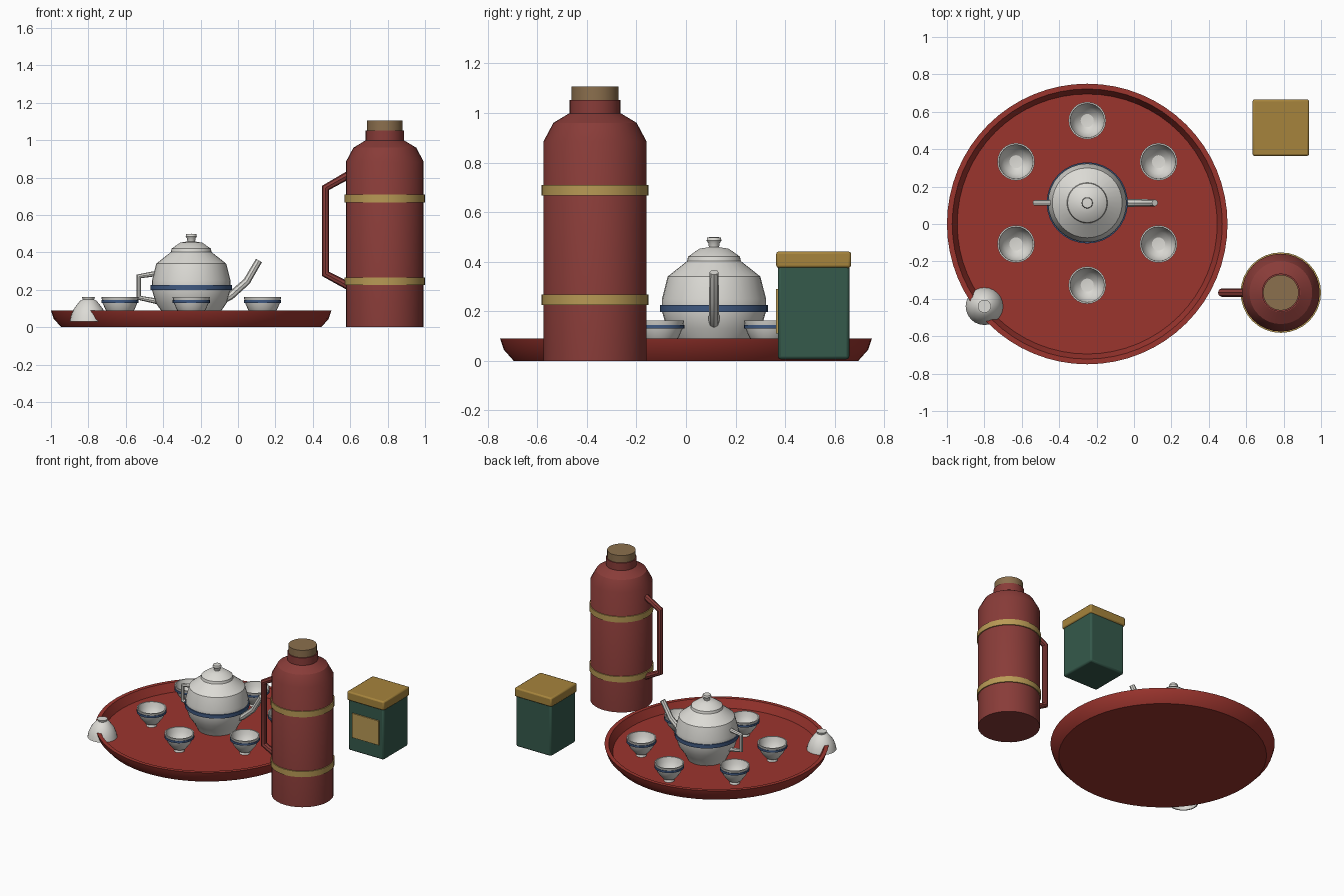
import bpy, math
from mathutils import Vector

if "Cube" in bpy.data.objects:
    bpy.data.objects.remove(bpy.data.objects["Cube"])


def material(name, rgb):
    m = bpy.data.materials.new(name)
    m.diffuse_color = (*rgb, 1)
    m.use_nodes = True
    m.node_tree.nodes["Principled BSDF"].inputs["Base Color"].default_value = m.diffuse_color
    return m


RED = material("tray_red", (0.33, 0.035, 0.027))
FLASK = material("flask_red", (0.25, 0.045, 0.04))
GOLD = material("gold", (0.48, 0.32, 0.09))
BRASS = material("lid_brass", (0.38, 0.23, 0.045))
CORK = material("cork", (0.26, 0.16, 0.075))
GREEN = material("tin_green", (0.035, 0.10, 0.07))
WHITE = material("porcelain", (0.72, 0.71, 0.67))
BLUE = material("glaze_blue", (0.05, 0.10, 0.22))


def finish(ob, mat):
    ob.data.materials.append(mat)
    bpy.ops.object.select_all(action='DESELECT')
    ob.select_set(True)
    bpy.context.view_layer.objects.active = ob
    bpy.ops.object.shade_smooth_by_angle(angle=math.radians(30))
    return ob


def lathe(name, profile, loc, mat, seg=32, closed=False):
    """Revolve (radius, z) points around z; profile runs bottom-outside-top."""
    verts, faces, rings = [], [], []
    for r, z in profile:
        n = 1 if r == 0 else seg
        rings.append(list(range(len(verts), len(verts) + n)))
        verts += [(r * math.cos(math.tau * i / seg), r * math.sin(math.tau * i / seg), z)
                  for i in range(n)]
    for a, b in zip(rings, rings[1:] + (rings[:1] if closed else [])):
        for i in range(seg):
            j = (i + 1) % seg
            f = [a[i % len(a)], a[j % len(a)], b[j % len(b)], b[i % len(b)]]
            faces.append(list(dict.fromkeys(f)))
    me = bpy.data.meshes.new(name)
    me.from_pydata(verts, [], faces)
    ob = bpy.data.objects.new(name, me)
    ob.location = loc
    bpy.context.collection.objects.link(ob)
    return finish(ob, mat)


def band(name, r_in, r_out, z0, z1, loc, mat, seg=32):
    return lathe(name, [(r_in, z0), (r_out, z0), (r_out, z1), (r_in, z1)], loc, mat, seg, True)


def tube(name, points, radius, mat, taper=1.0):
    """Round tube along a polyline."""
    cu = bpy.data.curves.new(name, 'CURVE')
    cu.dimensions = '3D'
    cu.bevel_depth = radius
    cu.bevel_resolution = 2
    cu.use_fill_caps = True
    sp = cu.splines.new('POLY')
    sp.points.add(len(points) - 1)
    for i, p in enumerate(points):
        sp.points[i].co = (*p, 1)
        sp.points[i].radius = 1 + (taper - 1) * i / (len(points) - 1)
    ob = bpy.data.objects.new(name, cu)
    bpy.context.collection.objects.link(ob)
    bpy.ops.object.select_all(action='DESELECT')
    ob.select_set(True)
    bpy.context.view_layer.objects.active = ob
    bpy.ops.object.convert(target='MESH')
    return finish(bpy.context.object, mat)


def box(name, loc, size, mat, bevel):
    bpy.ops.mesh.primitive_cube_add(size=1, location=loc)
    ob = bpy.context.object
    ob.name = name
    ob.scale = size
    bpy.ops.object.transform_apply(location=False, rotation=False, scale=True)
    b = ob.modifiers.new("bevel", 'BEVEL')
    b.width, b.segments = bevel, 2
    return finish(ob, mat)


# Tray
lathe("tray", [(0, 0), (0.695, 0), (0.735, 0.045), (0.75, 0.09), (0.722, 0.09),
               (0.695, 0.03), (0, 0.03)], (-0.25, 0, 0), RED, 64)

# Teapot body, lid, knob and band
FLOOR = 0.03
pot = Vector((-0.25, 0.113, 0))
lathe("teapot_body", [(0, FLOOR), (0.13, FLOOR), (0.155, 0.08), (0.19, 0.13), (0.21, 0.2),
                      (0.21, 0.25), (0.187, 0.34), (0.105, 0.405), (0, 0.405)], pot, WHITE)
lathe("teapot_lid", [(0, 0.395), (0.11, 0.395), (0.105, 0.42), (0.06, 0.452), (0, 0.462)], pot, WHITE)
lathe("teapot_knob", [(0, 0.455), (0.02, 0.455), (0.023, 0.475), (0.03, 0.485), (0.027, 0.498),
                      (0, 0.5)], pot, WHITE, 16)
band("teapot_band", 0.2, 0.217, 0.198, 0.225, pot, BLUE)

# Teapot spout and handle
tube("teapot_spout", [(-0.08, pot.y, 0.15), (-0.04, pot.y, 0.168), (0.047, pot.y, 0.245),
                      (0.112, pot.y, 0.357)], 0.023, WHITE, 0.8)
tube("teapot_handle", [(-0.42, pot.y, 0.29), (-0.53, pot.y, 0.272), (-0.53, pot.y, 0.158),
                       (-0.43, pot.y, 0.138)], 0.015, WHITE)

# Six cups in a ring, one spare cup turned over on the tray edge
CUP = [(0, 0), (0.035, 0), (0.03, 0.015), (0.045, 0.022), (0.078, 0.065), (0.093, 0.1),
       (0.1, 0.132), (0.092, 0.132), (0.085, 0.1), (0.065, 0.058), (0.035, 0.034), (0, 0.03)]
for k in range(6):
    a = math.radians(30 + 60 * k)
    p = pot + Vector((0.44 * math.cos(a), 0.44 * math.sin(a), FLOOR))
    lathe(f"cup_{k + 1}", CUP, p, WHITE, 24)
    band(f"cup_band_{k + 1}", 0.09, 0.1, 0.1, 0.115, p, BLUE, 24)
spare = lathe("spare_cup", CUP, (-0.8, -0.44, FLOOR + 0.133), WHITE, 24)
spare.rotation_euler.x = math.pi

# Flask with bands, stopper and side handle
fl = Vector((0.785, -0.367, 0))
lathe("flask_body", [(0, 0), (0.208, 0), (0.208, 0.885), (0.168, 0.96), (0.105, 0.998),
                     (0, 0.998)], fl, FLASK)
lathe("flask_neck", [(0, 0.99), (0.102, 0.99), (0.102, 1.053), (0, 1.053)], fl, FLASK)
lathe("flask_stopper", [(0, 1.05), (0.095, 1.05), (0.095, 1.106), (0, 1.106)], fl, CORK)
for n, z in (("lower", 0.225), ("upper", 0.667)):
    band(f"flask_band_{n}", 0.2, 0.215, z, z + 0.042, fl, GOLD)
tube("flask_handle", [(0.61, fl.y, 0.825), (0.468, fl.y, 0.745), (0.468, fl.y, 0.285),
                      (0.61, fl.y, 0.21)], 0.022, FLASK)

# Tea tin with lid and blank front label
box("tin_body", (0.785, 0.515, 0.196), (0.288, 0.288, 0.38), GREEN, 0.012)
box("tin_lid", (0.785, 0.515, 0.408), (0.302, 0.302, 0.066), BRASS, 0.01)
box("tin_label", (0.785, 0.369, 0.2), (0.22, 0.012, 0.18), GOLD, 0.001)
